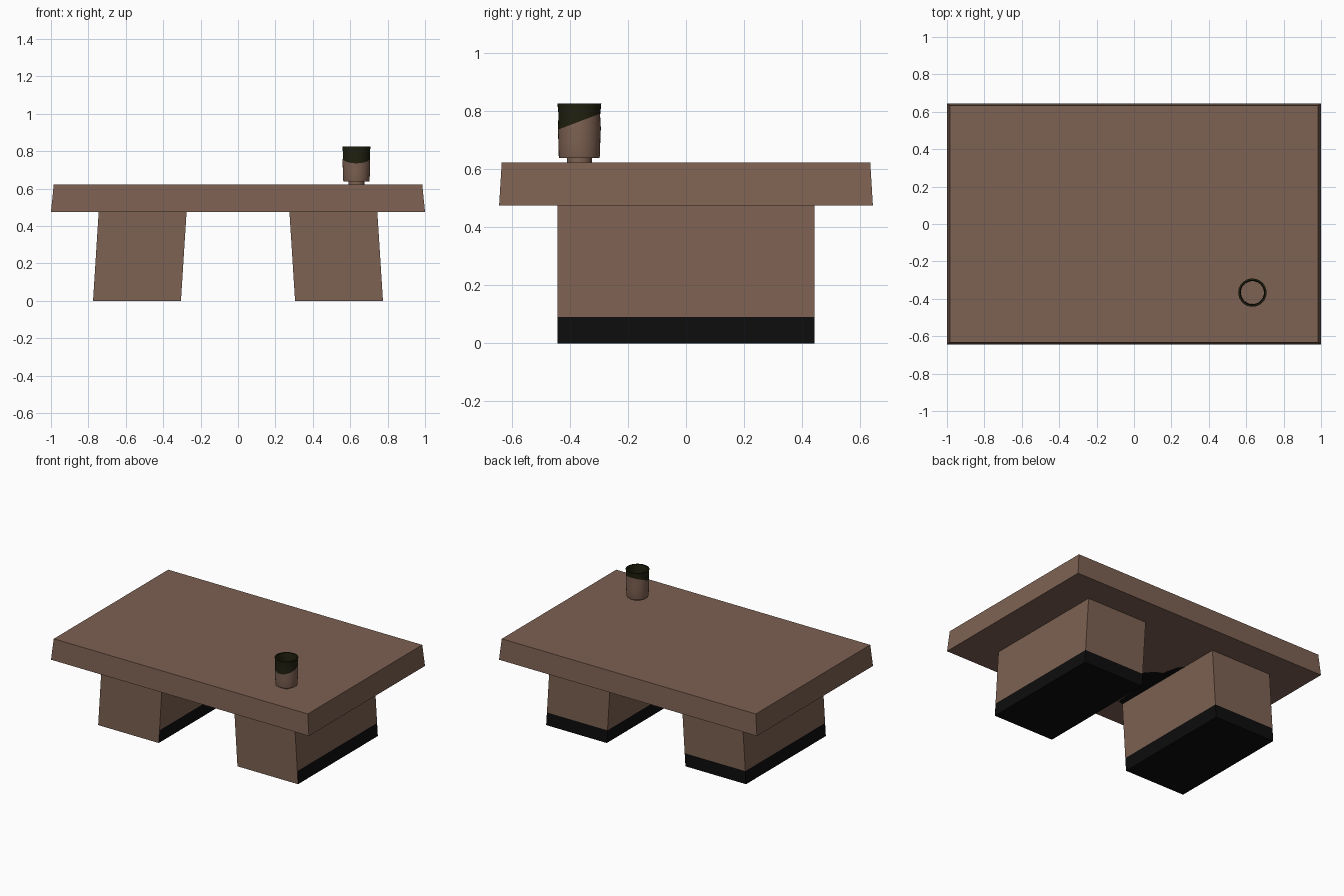
import bpy, bmesh, math
from mathutils import Vector

if "Cube" in bpy.data.objects:
    bpy.data.objects.remove(bpy.data.objects["Cube"])


def material(name, rgb):
    m = bpy.data.materials.new(name)
    m.diffuse_color = (*rgb, 1)
    m.use_nodes = True
    m.node_tree.nodes["Principled BSDF"].inputs["Base Color"].default_value = m.diffuse_color
    return m


BROWN = material("brown wood", (0.205, 0.119, 0.084))
BLACK = material("black", (0.004, 0.004, 0.004))
OLIVE = material("dark olive", (0.0144, 0.0144, 0.005))


def finish(bm, name, mats):
    bmesh.ops.recalc_face_normals(bm, faces=bm.faces[:])
    mesh = bpy.data.meshes.new(name)
    bm.to_mesh(mesh)
    bm.free()
    for m in mats:
        mesh.materials.append(m)
    ob = bpy.data.objects.new(name, mesh)
    bpy.context.collection.objects.link(ob)
    return ob


def block(x0, x1, y, z0, z1, top_x0, top_x1, top_y):
    """Box whose top rectangle may be shifted or narrowed."""
    bm = bmesh.new()
    bmesh.ops.create_cube(bm, size=1)
    for v in bm.verts:
        up = v.co.z > 0
        lo, hi = (top_x0, top_x1) if up else (x0, x1)
        depth = top_y if up else y
        v.co = (hi if v.co.x > 0 else lo,
                depth if v.co.y > 0 else -depth,
                z1 if up else z0)
    return bm


def cut(bm, co, no):
    bmesh.ops.bisect_plane(bm, geom=bm.verts[:] + bm.edges[:] + bm.faces[:],
                           plane_co=co, plane_no=no)
    bm.normal_update()


# Table top with slightly tapered sides
finish(block(-1, 1, 0.643, 0.475, 0.622, -0.985, 0.985, 0.634),
       "table_top", [BROWN])

# Leaning block legs, black base band everywhere except the front
for side, name in ((1, "right_leg"), (-1, "left_leg")):
    bot = sorted((0.305 * side, 0.775 * side))
    top = sorted((0.275 * side, 0.745 * side))
    bm = block(*bot, 0.442, 0, 0.475, *top, 0.442)
    cut(bm, (0, 0, 0.09), (0, 0, 1))
    for f in bm.faces:
        low = f.calc_center_median().z < 0.09
        f.material_index = int(low and f.normal.y > -0.5)
    finish(bm, name, [BROWN, BLACK])

# Dark stain under the top beside the left leg
bm = bmesh.new()
outline = [(-.275, -.44), (-.235, -.43), (-.22, -.22), (-.17, -.15), (-.12, -.06),
           (-.17, 0), (-.22, .02), (-.245, .13), (-.275, .17)]
face = bm.faces.new([bm.verts.new((x, y, 0.474)) for x, y in outline])
ext = bmesh.ops.extrude_face_region(bm, geom=[face])
bmesh.ops.translate(bm, vec=(0, 0, 0.003),
                    verts=[g for g in ext["geom"] if isinstance(g, bmesh.types.BMVert)])
finish(bm, "underside_stain", [BLACK])

# Cup: lathed profile with a small foot and hollow inside
CX, CY, N = 0.633, -0.367, 32
profile = [(0.043, 0.622), (0.043, 0.637), (0.069, 0.637), (0.071, 0.645),
           (0.072, 0.69), (0.074, 0.74), (0.0715, 0.785), (0.0755, 0.825),
           (0.066, 0.825), (0.063, 0.785), (0.064, 0.74), (0.062, 0.65)]
bm = bmesh.new()
rings = [[bm.verts.new((CX + r * math.cos(2 * math.pi * i / N),
                        CY + r * math.sin(2 * math.pi * i / N), z))
          for i in range(N)] for r, z in profile]
for a, b in zip(rings, rings[1:]):
    for i in range(N):
        j = (i + 1) % N
        bm.faces.new((a[i], a[j], b[j], b[i]))
bm.faces.new(rings[0])
bm.faces.new(rings[-1])
bmesh.ops.recalc_face_normals(bm, faces=bm.faces[:])

# Slanted colour line: upper part and inner wall are olive
co, no = Vector((CX, CY, 0.763)), Vector((0, -0.38, 1)).normalized()
cut(bm, co, no)
for f in bm.faces:
    c = f.calc_center_median()
    radial = Vector((c.x - CX, c.y - CY, 0))
    inner = f.normal.dot(radial) < -0.01
    f.material_index = int((c - co).dot(no) > 0 or inner)
cup = finish(bm, "cup", [BROWN, OLIVE])
bpy.context.view_layer.objects.active = cup
cup.select_set(True)
bpy.ops.object.shade_smooth_by_angle(angle=math.radians(35))
